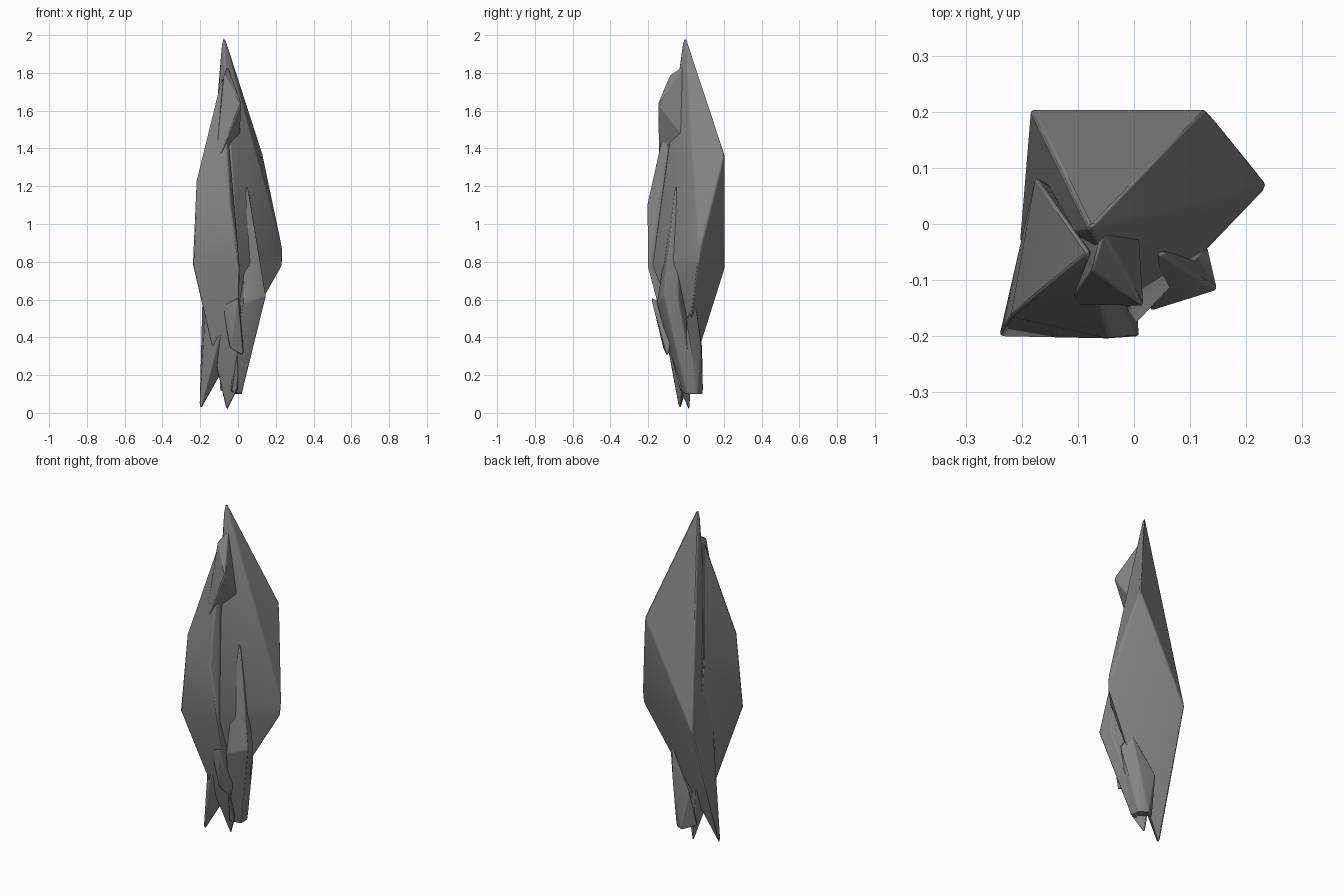
import bpy, bmesh, math

cube = bpy.data.objects.get("Cube")
if cube:
    bpy.data.objects.remove(cube, do_unlink=True)

# Single stone colour
stone = bpy.data.materials.new("grey_stone")
stone.use_nodes = True
grey = (0.23, 0.23, 0.23, 1)
stone.diffuse_color = grey
bsdf = stone.node_tree.nodes["Principled BSDF"]
bsdf.inputs["Base Color"].default_value = grey
bsdf.inputs["Roughness"].default_value = 0.9


def shard(name, corners, round_edge=0.008):
    """Convex splinter of rock through its corner points, with worn edges."""
    bm = bmesh.new()
    for c in corners:
        bm.verts.new(c)
    hull = bmesh.ops.convex_hull(bm, input=bm.verts)
    loose = [v for v in bm.verts if not v.link_faces]
    bmesh.ops.delete(bm, geom=loose, context='VERTS')
    bmesh.ops.dissolve_limit(bm, angle_limit=math.radians(4),
                             verts=bm.verts, edges=bm.edges)
    bmesh.ops.recalc_face_normals(bm, faces=bm.faces)
    mesh = bpy.data.meshes.new(name)
    bm.to_mesh(mesh)
    bm.free()
    mesh.materials.append(stone)
    obj = bpy.data.objects.new(name, mesh)
    bpy.context.collection.objects.link(obj)
    bevel = obj.modifiers.new("worn_edges", 'BEVEL')
    bevel.width = round_edge
    bevel.segments = 2
    bevel.limit_method = 'ANGLE'
    bevel.angle_limit = math.radians(20)
    bpy.ops.object.select_all(action='DESELECT')
    obj.select_set(True)
    bpy.context.view_layer.objects.active = obj
    bpy.ops.object.shade_smooth_by_angle(angle=math.radians(35))
    return obj


# Tall rear splinter with the highest point
shard("main_shard", [
    (-0.08, -0.01, 2.02), (0.13, 0.205, 1.37), (0.237, 0.07, 0.86),
    (0.235, 0.065, 0.78), (-0.185, 0.205, 0.76), (0.0, -0.18, 0.78),
    (-0.205, -0.035, 0.0)])

# Broad splinter on the front right side
shard("front_shard", [
    (-0.08, -0.05, 1.8), (-0.22, -0.165, 1.23), (-0.24, -0.2, 0.78),
    (-0.175, 0.085, 1.15), (-0.12, -0.16, 1.3), (-0.04, -0.205, 1.1),
    (0.01, -0.2, 0.77), (-0.06, 0.02, 0.0), (0.0, -0.03, 0.12)])

# Overhanging cap above it
shard("upper_cap", [
    (-0.055, -0.01, 1.84), (-0.075, -0.085, 1.79), (0.018, -0.148, 1.64),
    (-0.12, -0.145, 1.3), (0.01, -0.02, 1.47), (-0.1, -0.01, 1.6)], 0.006)

# Slim splinter leaning against the front left side
shard("side_shard", [
    (0.045, -0.05, 1.25), (0.09, -0.075, 0.95), (0.148, -0.118, 0.62),
    (0.13, -0.04, 0.6), (0.03, -0.155, 0.58), (0.02, 0.0, 0.1),
    (-0.04, -0.03, 0.11), (0.01, 0.06, 0.1)], 0.006)

# Small chip low on the front
shard("front_chip", [
    (-0.08, -0.14, 0.57), (0.0, -0.185, 0.61), (-0.04, -0.12, 0.34),
    (0.03, -0.1, 0.3), (0.02, -0.05, 0.55), (-0.06, -0.04, 0.4)], 0.005)

# Stub at the foot of the rear
shard("rear_stub", [
    (0.06, 0.05, 0.58), (0.1, 0.0, 0.5), (-0.08, 0.085, 0.35),
    (0.03, 0.08, 0.36), (-0.03, 0.09, 0.1), (-0.1, 0.03, 0.12),
    (0.02, 0.06, 0.1), (0.02, 0.0, 0.1)], 0.006)
